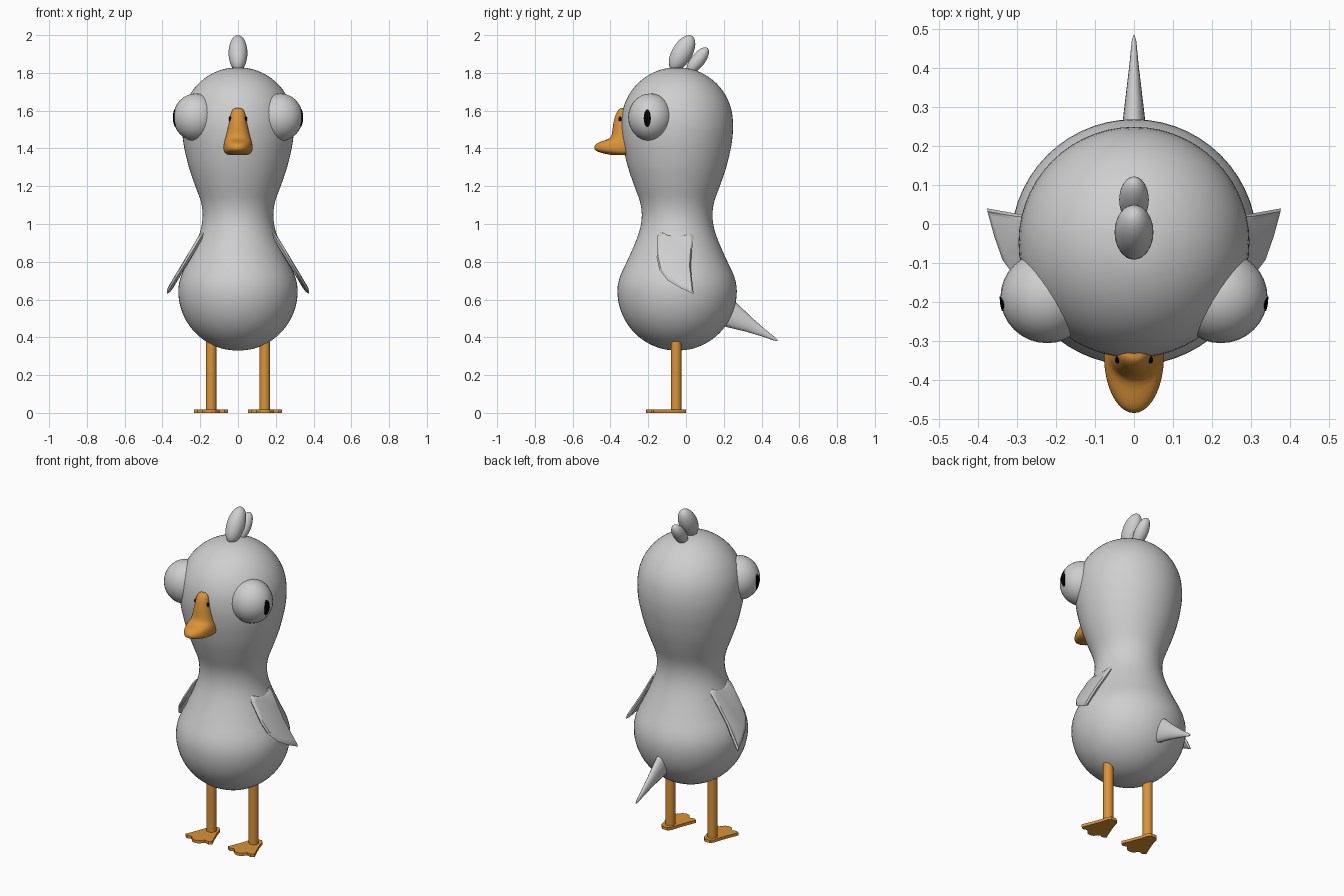
import bpy, bmesh, math
from mathutils import Matrix, Vector

if "Cube" in bpy.data.objects:
    bpy.data.objects.remove(bpy.data.objects["Cube"])


def material(name, rgb):
    m = bpy.data.materials.new(name)
    m.diffuse_color = (*rgb, 1)
    m.use_nodes = True
    m.node_tree.nodes["Principled BSDF"].inputs["Base Color"].default_value = m.diffuse_color
    return m


GREY = material("pale grey", (0.62, 0.62, 0.62))
ORANGE = material("orange", (0.70, 0.29, 0.04))
BLACK = material("black", (0.0, 0.0, 0.0))


def finish(bm, name, mat, angle=40):
    bmesh.ops.recalc_face_normals(bm, faces=bm.faces)
    me = bpy.data.meshes.new(name)
    bm.to_mesh(me)
    bm.free()
    me.materials.append(mat)
    ob = bpy.data.objects.new(name, me)
    bpy.context.collection.objects.link(ob)
    bpy.ops.object.select_all(action='DESELECT')
    ob.select_set(True)
    bpy.context.view_layer.objects.active = ob
    bpy.ops.object.shade_smooth_by_angle(angle=math.radians(angle))
    return ob


def loft(name, rings, mat, angle=40):
    """Skin a list of closed rings and cap both ends."""
    bm = bmesh.new()
    vs = [[bm.verts.new(p) for p in r] for r in rings]
    n = len(rings[0])
    for a, b in zip(vs, vs[1:]):
        for i in range(n):
            j = (i + 1) % n
            bm.faces.new((a[i], a[j], b[j], b[i]))
    bm.faces.new(vs[0])
    bm.faces.new(vs[-1])
    return finish(bm, name, mat, angle)


def ellipsoid(name, loc, size, mat, tilt=0, seg=32):
    bm = bmesh.new()
    bmesh.ops.create_uvsphere(bm, u_segments=seg, v_segments=seg // 2, radius=1)
    bm.transform(Matrix.Translation(loc) @ Matrix.Rotation(math.radians(tilt), 4, 'X')
                 @ Matrix.Diagonal((*size, 1)))
    return finish(bm, name, mat, 60)


def spline(pts, steps=4):
    """Catmull-Rom through the points."""
    v = [Vector(p) for p in pts]
    v = [2 * v[0] - v[1]] + v + [2 * v[-1] - v[-2]]
    out = []
    for a, b, c, d in zip(v, v[1:], v[2:], v[3:]):
        for k in range(steps):
            t = k / steps
            out.append(0.5 * (2 * b + (c - a) * t + (2 * a - 5 * b + 4 * c - d) * t * t
                              + (3 * b - a - 3 * c + d) * t ** 3))
    return out + [v[-2]]


def circle(n):
    return [(math.cos(2 * math.pi * i / n), math.sin(2 * math.pi * i / n)) for i in range(n)]


# Body and head: one turned profile (radius, height)
CY = -0.047
profile = [(0.316 * math.cos(math.radians(a)), 0.645 + 0.316 * math.sin(math.radians(a)))
           for a in (-89, -75, -60, -45, -30, -15, 0)]
profile += [(0.303, 0.72), (0.262, 0.81), (0.222, 0.90), (0.195, 0.98), (0.187, 1.05),
            (0.197, 1.12), (0.226, 1.20), (0.260, 1.30), (0.284, 1.40), (0.294, 1.47)]
profile += [(0.296 * math.cos(math.radians(a)), 1.534 + 0.296 * math.sin(math.radians(a)))
            for a in (0, 15, 30, 45, 60, 75, 89)]
loft("body", [[(r * c, CY + r * s, z) for c, s in circle(56)] for r, z in spline(profile, 3)],
     GREY, 60)

# Crown tufts
ellipsoid("front_tuft", (0, -0.021, 1.905), (0.050, 0.054, 0.105), GREY, -30)
ellipsoid("rear_tuft", (0, 0.062, 1.865), (0.038, 0.037, 0.085), GREY, -38)

# Beak: stacked rounded sections (height, half width, front)
beak = [(1.613, 0.014, -0.346), (1.605, 0.028, -0.357), (1.585, 0.037, -0.370),
        (1.55, 0.044, -0.381), (1.51, 0.053, -0.388), (1.475, 0.061, -0.393),
        (1.452, 0.067, -0.408), (1.438, 0.072, -0.446), (1.425, 0.075, -0.474),
        (1.408, 0.077, -0.485), (1.390, 0.076, -0.480), (1.376, 0.069, -0.445),
        (1.366, 0.050, -0.400)]
rings = []
for z, hw, front in spline(beak, 2):
    back = -0.338
    arc = [math.pi * i / 20 for i in range(21)]
    rings.append([(hw * math.cos(t), back + (front - back) * math.sin(t), z) for t in arc]
                 + [(-hw * 0.9, -0.27, z), (hw * 0.9, -0.27, z)])
loft("beak", rings, ORANGE, 50)

# Tail: tapering flattened cone
start, tip = Vector((0, 0.18, 0.55)), Vector((0, 0.484, 0.383))
axis = (tip - start).normalized()
up = Vector((0, -axis.z, axis.y))
tail = [(0, 0.036, 0.085), (0.25, 0.030, 0.064), (0.5, 0.021, 0.040),
        (0.75, 0.012, 0.021), (0.95, 0.006, 0.009), (1, 0.002, 0.003)]
loft("tail", [[start.lerp(tip, t) + Vector((w * c, 0, 0)) + up * (h * s) for c, s in circle(16)]
              for t, w, h in tail], GREY, 60)

# Wing and foot outlines
wing = [(-0.153, 0.937), (-0.130, 0.957), (-0.10, 0.945), (-0.05, 0.942), (0.0, 0.945),
        (0.025, 0.958), (0.04, 0.935), (0.03, 0.85), (0.025, 0.77), (0.04, 0.63),
        (-0.03, 0.662), (-0.095, 0.70), (-0.14, 0.755), (-0.155, 0.82)]
foot = [(0.018, 0.0), (0.034, -0.018), (0.045, -0.06), (0.068, -0.12), (0.09, -0.172),
        (0.072, -0.185), (0.045, -0.178), (0.022, -0.205), (0, -0.211)]
foot += [(-x, y) for x, y in reversed(foot[:-1])]

for side, s in (("right", 1), ("left", -1)):
    # Wing: slanted plate with sloping rim
    wc = Vector((-0.055, 0.82))
    rings = []
    for k, off in ((0.80, 0.013), (0.92, 0.010), (1.0, 0), (0.92, -0.010), (0.80, -0.013)):
        ring = []
        for p in wing:
            y, z = wc + (Vector(p) - wc) * k
            x = 0.182 + (0.955 - z) * 0.60
            ring.append((s * (x + off * 0.86), y, z + off * 0.51))
        rings.append(ring)
    loft(side + "_wing", rings, GREY, 35)

    # Eye with curved pupil plate
    eye = Vector((0.223, -0.188, 1.565))
    ez = 0.126
    ellipsoid(side + "_eye", (s * eye.x, eye.y, eye.z), (0.120, 0.118, ez), GREY)
    rings = []
    for k, lift in ((0.1, 0.002), (0.4, 0.002), (0.7, 0.002), (1, 0.002), (1, -0.006)):
        ring = []
        for c, q in circle(16):
            dy = -0.017 + 0.019 * k * c
            dz = -0.005 + 0.047 * k * q
            x = 0.120 * math.sqrt(1 - (dy / 0.118) ** 2 - (dz / ez) ** 2) + lift
            ring.append((s * (eye.x + x), eye.y + dy, eye.z + dz))
        rings.append(ring)
    loft(side + "_pupil", rings, BLACK)

    # Nostril
    ellipsoid(side + "_nostril", (s * 0.042, -0.349, 1.556), (0.007, 0.009, 0.013), BLACK, 0, 12)

    # Leg and webbed foot
    loft(side + "_leg", [[(s * 0.142 + 0.028 * c, -0.052 + 0.028 * q, z) for c, q in circle(20)]
                         for z in (0.01, 0.42)], ORANGE)
    loft(side + "_foot", [[(s * 0.143 + x, y, z) for x, y in foot] for z in (0.0, 0.017)],
         ORANGE, 30)
